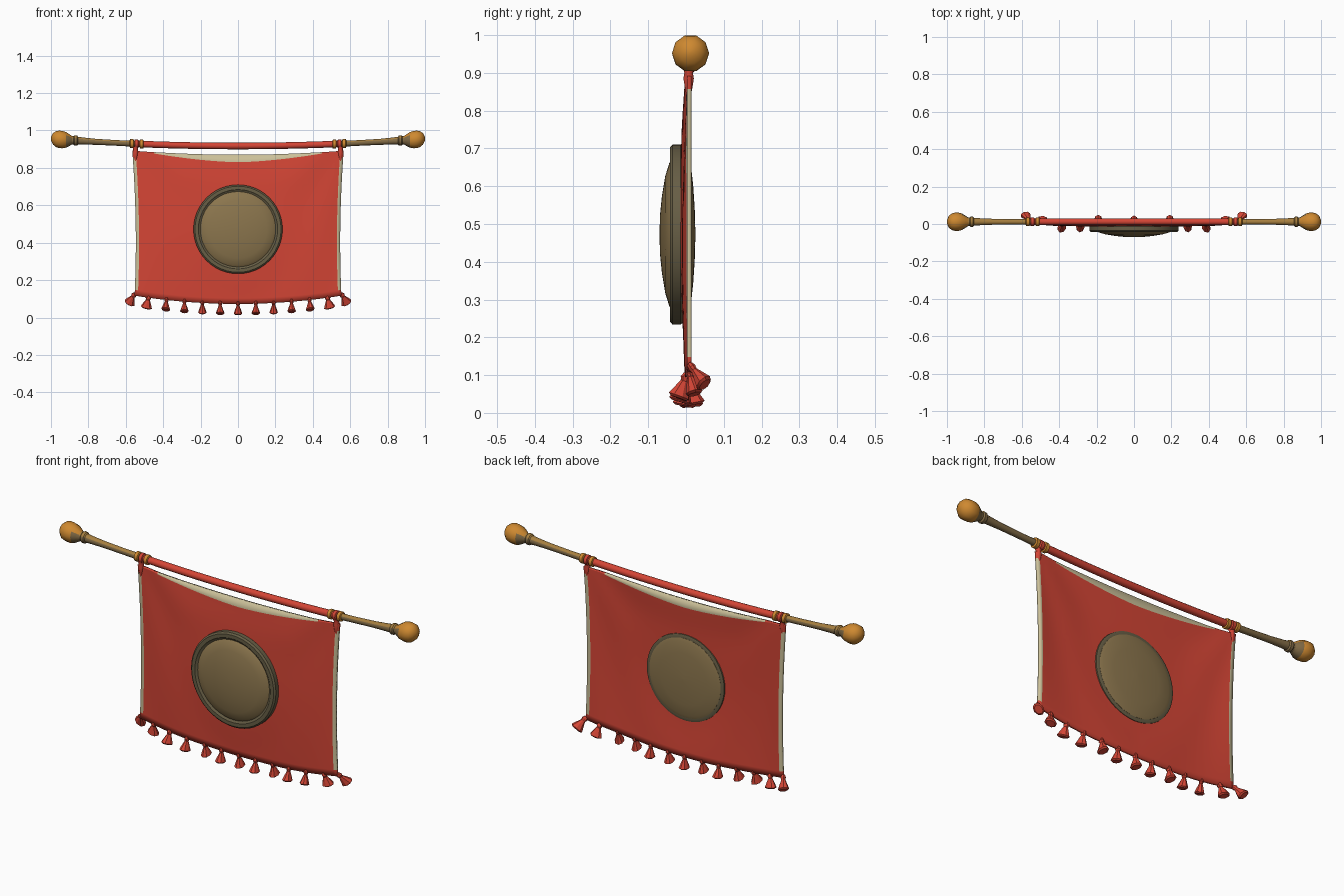
import bpy, bmesh, math
from mathutils import Vector, Matrix

if "Cube" in bpy.data.objects:
    bpy.data.objects.remove(bpy.data.objects["Cube"])


def mat(name, rgb):
    m = bpy.data.materials.new(name)
    m.diffuse_color = (*rgb, 1)
    m.use_nodes = True
    m.node_tree.nodes["Principled BSDF"].inputs["Base Color"].default_value = m.diffuse_color
    return m


RED = mat("red cloth", (0.66, 0.06, 0.036))
CREAM = mat("cream lining", (0.60, 0.53, 0.32))
TAN = mat("tan bronze", (0.26, 0.18, 0.075))
DARK = mat("dark bronze", (0.135, 0.112, 0.06))
GOLD = mat("orange gold", (0.62, 0.25, 0.03))
BROWN = mat("pole brown", (0.22, 0.145, 0.06))
OCHRE = mat("pole ochre", (0.38, 0.21, 0.05))


def finish(bm, name, mats, angle=40):
    bmesh.ops.recalc_face_normals(bm, faces=bm.faces)
    me = bpy.data.meshes.new(name)
    bm.to_mesh(me)
    bm.free()
    ob = bpy.data.objects.new(name, me)
    bpy.context.collection.objects.link(ob)
    for m in mats:
        me.materials.append(m)
    bpy.context.view_layer.objects.active = ob
    ob.select_set(True)
    bpy.ops.object.shade_smooth_by_angle(angle=math.radians(angle))
    ob.select_set(False)
    return ob


def lathe(name, profile, place, mats, seg=16, rule=None, angle=40):
    """Revolve (distance along axis, radius) points; place maps (d, a, b) to a point."""
    bm = bmesh.new()
    rings = []
    for d, r in profile:
        rings.append([bm.verts.new(place(d, r * math.cos(2 * math.pi * k / seg),
                                         r * math.sin(2 * math.pi * k / seg)))
                      for k in range(seg)])
    for i in range(len(rings) - 1):
        for k in range(seg):
            n = (k + 1) % seg
            f = bm.faces.new((rings[i][k], rings[i][n], rings[i + 1][n], rings[i + 1][k]))
            if rule:
                f.material_index = rule((profile[i][0] + profile[i + 1][0]) / 2,
                                        math.sin(2 * math.pi * (k + .5) / seg))
    bm.faces.new(rings[0])
    bm.faces.new(rings[-1])
    return finish(bm, name, mats, angle)


# Pole geometry: gently rising towards both ends
POLE_Y = 0.012


def pole_z(x):
    return 0.917 + 0.035 * (x / 0.95) ** 2


def on_pole(s):
    return lambda d, a, b: Vector((s * d, POLE_Y + a, pole_z(d) + b))


# Red central sleeve of the pole
lathe("pole_sleeve", [(-0.55 + 0.1 * i, 0.0175) for i in range(12)], on_pole(1), [RED], 12)

for s, side in ((1, "right"), (-1, "left")):
    # Bare wooden pole end with a knobbed finial
    lathe("pole_end_" + side,
          [(0.54, 0.016), (0.65, 0.015), (0.76, 0.016), (0.83, 0.019), (0.855, 0.021),
           (0.86, 0.027), (0.874, 0.028), (0.88, 0.022), (0.892, 0.024)],
          on_pole(s), [BROWN, OCHRE], 12, lambda d, b: int(b > 0.6))
    lathe("finial_" + side,
          [(0.885, 0.022), (0.9, 0.032), (0.92, 0.044), (0.94, 0.049), (0.957, 0.049),
           (0.975, 0.044), (0.99, 0.031), (0.998, 0.014), (1.0, 0.004)],
          on_pole(s), [GOLD, BROWN], 10, lambda d, b: int(d < 0.925 and b < 0.5))
    # Gold bands and red cord loop holding the cloth
    for i, (x, m) in enumerate(((0.515, GOLD), (0.543, RED), (0.568, GOLD))):
        lathe(f"binding_{side}_{i}",
              [(x - 0.011, 0.018), (x - 0.008, 0.024), (x + 0.008, 0.024), (x + 0.011, 0.018)],
              on_pole(s), [m], 12)
    # Gathered corner tie from the pole down to the cloth
    lathe("corner_tie_" + side,
          [(0.915, 0.02), (0.9, 0.015), (0.885, 0.018), (0.86, 0.013), (0.835, 0.006)],
          lambda d, a, b: Vector((s * 0.548 + 0.8 * a, 0.007 + 0.8 * b, d)), [RED], 10)


# Banner cloth: sagging sheet with shallow folds
def top_z(q):
    return 0.870 + 0.022 * q * q


def bottom_z(q):
    return 0.073 + 0.044 * q * q


def cloth_y(q, t):
    """q runs -1..1 across, t runs 0..1 from top to bottom."""
    bulge = 0.009 - 0.018 * (1 - q ** 4) * math.sin(math.pi * min(1, 0.12 + t * 0.8))
    fade = min(1, max(0, (math.hypot(q, (t - 0.49) * 1.6) - 0.42) / 0.3))
    folds = 0.004 * math.sin(9 * math.atan2(t + 0.15, 1.08 - abs(q))) * (1 - abs(q)) ** 0.5
    return bulge + folds * fade


bm = bmesh.new()
NX, NZ = 36, 26
qs = [-1] + [-0.968 + 1.936 * i / (NX - 2) for i in range(NX - 1)] + [1]
rows = []
for j in range(NZ + 1):
    row = []
    for q in qs:
        band = 0.004 + 0.036 * max(0, 1 - (abs(q) / 0.85) ** 1.5)
        zt, zb = top_z(q), bottom_z(q)
        z = zt if j == 0 else (zt - band) + (zb - zt + band) * (j - 1) / (NZ - 1)
        t = (zt - z) / (zt - zb)
        half = 0.565 - 0.062 * t + 0.05 * t * t
        row.append(bm.verts.new((q * half, cloth_y(q, t), z)))
    rows.append(row)
for j in range(NZ):
    for i in range(NX):
        f = bm.faces.new((rows[j][i], rows[j + 1][i], rows[j + 1][i + 1], rows[j][i + 1]))
        edge_strip = i in (0, NX - 1) and 1 < j < NZ - 1
        top_strip = j == 0 and abs(qs[i] + qs[i + 1]) / 2 < 0.8
        f.material_index = int(edge_strip or top_strip)
cloth = finish(bm, "banner_cloth", [RED, CREAM], 60)
sol = cloth.modifiers.new("thickness", 'SOLIDIFY')
sol.thickness = 0.012
sol.offset = 0


# Round shield medallion: rim and double-sided dome
def on_disc(d, a, b):
    return Vector((a, d, 0.472 + b))


lathe("medallion_rim",
      [(-0.006, 0.18), (-0.006, 0.232), (-0.014, 0.238), (-0.036, 0.238), (-0.043, 0.23),
       (-0.043, 0.212), (-0.036, 0.203), (-0.03, 0.18)], on_disc, [DARK], 48, angle=30)
lathe("medallion_dome_front",
      [(-0.02, 0.204), (-0.035, 0.202), (-0.044, 0.190), (-0.055, 0.155), (-0.064, 0.1),
       (-0.069, 0.05), (-0.07, 0.003)], on_disc, [TAN], 48)
lathe("medallion_rim_back", [(-0.012, 0.219), (0.004, 0.217), (0.008, 0.205), (0.006, 0.19)],
      on_disc, [DARK], 48)
lathe("medallion_dome_back",
      [(-0.01, 0.202), (0.008, 0.2), (0.013, 0.185), (0.019, 0.13), (0.023, 0.07), (0.025, 0.003)],
      on_disc, [TAN], 48)

# Tassels along the bottom hem, the corner ones splaying outwards
lean = {6: 0.75, 5: 0.25, 4: -0.35, 3: -0.3, 2: 0.2, 1: -0.2, 0: 0.1}
for i in range(-6, 7):
    n = abs(i)
    q = i / 6
    x = q * 0.552 if n == 6 else q * 0.572
    start = Vector((x, cloth_y(q, 1), bottom_z(q) + 0.012))
    down = Vector((0.55 * q ** 5, lean[n], -1)).normalized()
    turn = Vector((0, 0, 1)).rotation_difference(down).to_matrix()
    scale = 0.98 if n == 6 else 0.92
    lathe(f"tassel_{i + 7}",
          [(0, 0.007), (0.014, 0.011), (0.024, 0.008), (0.045, 0.015), (0.07, 0.023), (0.076, 0.017)],
          lambda d, a, b: start + turn @ Vector((a, b * 1.35, d * scale)), [RED], 8, angle=30)
